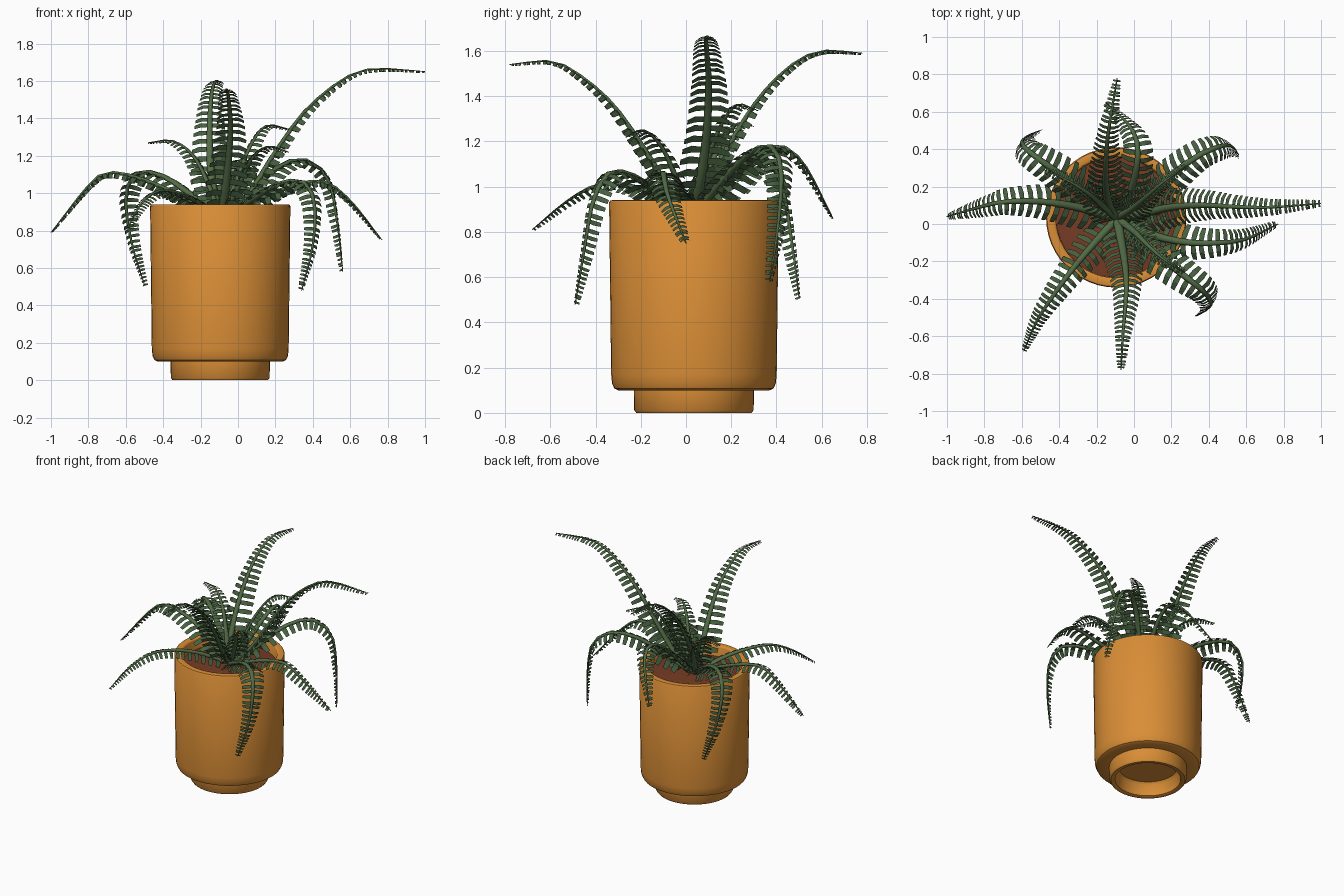
import bpy, bmesh, math
from mathutils import Vector

if "Cube" in bpy.data.objects:
    bpy.data.objects.remove(bpy.data.objects["Cube"])

def material(name, rgb):
    m = bpy.data.materials.new(name)
    m.diffuse_color = (*rgb, 1)
    m.use_nodes = True
    m.node_tree.nodes["Principled BSDF"].inputs["Base Color"].default_value = m.diffuse_color
    return m

ORANGE = material("orange glaze", (0.70, 0.27, 0.037))
SOIL = material("brown soil", (0.18, 0.045, 0.018))
STEM = material("stem green", (0.085, 0.15, 0.062))
LEAF = material("leaf green", (0.062, 0.115, 0.05))
CX, CY = -0.095, 0.035          # pot centre

def finish(bm, name, mats, smooth=None):
    me = bpy.data.meshes.new(name)
    bm.to_mesh(me)
    bm.free()
    ob = bpy.data.objects.new(name, me)
    bpy.context.collection.objects.link(ob)
    for m in mats:
        me.materials.append(m)
    if smooth:
        bpy.ops.object.select_all(action='DESELECT')
        bpy.context.view_layer.objects.active = ob
        ob.select_set(True)
        bpy.ops.object.shade_smooth_by_angle(angle=math.radians(smooth))
    return ob

def lathe(name, profile, mat, n=48):
    bm = bmesh.new()
    rings = []
    for r, z in profile:
        if r == 0:
            rings.append([bm.verts.new((CX, CY, z))] * n)
        else:
            rings.append([bm.verts.new((CX + r * math.cos(2 * math.pi * i / n),
                                        CY + r * math.sin(2 * math.pi * i / n), z)) for i in range(n)])
    for a, b in zip(rings, rings[1:]):
        for i in range(n):
            j = (i + 1) % n
            bm.faces.new(list(dict.fromkeys((a[i], a[j], b[j], b[i]))))
    bmesh.ops.recalc_face_normals(bm, faces=bm.faces)
    return finish(bm, name, [mat], 40)

# Pot: recessed foot, rounded body, open rim with inner wall
lathe("pot", [(0, 0.10), (0.20, 0.10), (0.215, 0.085), (0.225, 0.005), (0.235, 0), (0.255, 0),
              (0.264, 0.012), (0.266, 0.10), (0.335, 0.10), (0.352, 0.108), (0.362, 0.13),
              (0.366, 0.17), (0.375, 0.93), (0.370, 0.938), (0.362, 0.94), (0.335, 0.94),
              (0.327, 0.937), (0.323, 0.93), (0.318, 0.80), (0, 0.80)], ORANGE)

# Soil disc, slightly domed
lathe("soil", [(0, 0.875), (0.2, 0.87), (0.321, 0.86), (0.319, 0.82), (0, 0.82)], SOIL)

def spline(pts, steps=24):
    """Dense Catmull-Rom path through the points."""
    p = [2 * pts[0] - pts[1]] + pts + [2 * pts[-1] - pts[-2]]
    out = []
    for i in range(1, len(p) - 2):
        a, b, c, d = p[i - 1:i + 3]
        for k in range(steps):
            t = k / steps
            out.append(0.5 * (2 * b + (c - a) * t + (2 * a - 5 * b + 4 * c - d) * t * t
                              + (3 * b - a - 3 * c + d) * t ** 3))
    return out + [pts[-1]]

def frond(name, coords, size=1.0):
    pts = [Vector(c) for c in coords]
    path = spline(pts)
    dist = [0]
    for a, b in zip(path, path[1:]):
        dist.append(dist[-1] + (b - a).length)
    total = dist[-1]
    lean = Vector((pts[-1].x - pts[0].x, pts[-1].y - pts[0].y, 0)).normalized()
    across = Vector((-lean.y, lean.x, 0))

    def frame(s):
        i = min(range(len(path)), key=lambda k: abs(dist[k] - s))
        t = (path[min(i + 1, len(path) - 1)] - path[max(i - 1, 0)]).normalized()
        side = (across - t * across.dot(t)).normalized()
        return path[i], t, side, t.cross(side)

    bm = bmesh.new()
    # Tapered stem
    segs, n, prev = 14, 6, None
    for k in range(segs + 1):
        u = k / segs
        p, t, side, up = frame(u * total)
        r = size * (0.024 * (1 - u) + 0.003)
        ring = [bm.verts.new(p + r * (side * math.cos(2 * math.pi * i / n)
                                      + 0.7 * up * math.sin(2 * math.pi * i / n))) for i in range(n)]
        if prev:
            for i in range(n):
                f = bm.faces.new((prev[i], prev[(i + 1) % n], ring[(i + 1) % n], ring[i]))
                f.smooth = True
        prev = ring
    bm.faces.new(prev)
    # Paired drooping leaflets, shrinking towards the tip
    s = 0.10 * total
    while s < total - 0.004:
        u = s / total
        step = size * (0.058 * (1 - u) + 0.016)
        p, t, side, up = frame(s)
        length = size * (0.125 * (1 - u) ** 0.85 + 0.018) * min(1, 0.5 + 2.5 * u)
        w = step * 0.31
        for sg in (1, -1):
            rows = []
            for out, drop, fwd, wk in ((0, 0, 0, 0.8), (0.55, 0.10, 0.06, 1), (0.93, 0.40, 0.10, 0.75)):
                c = p + length * (side * sg * out - up * drop + t * fwd)
                rows.append((bm.verts.new(c - t * w * wk), bm.verts.new(c + t * w * wk)))
            for a, b in zip(rows, rows[1:]):
                q = (a[0], b[0], b[1], a[1])
                f = bm.faces.new(q if sg < 0 else q[::-1])
                f.normal_update()
                if f.normal.dot(up) < 0:
                    f.normal_flip()
                f.material_index = 1
        s += step
    finish(bm, name, [STEM, LEAF])

B = (-0.09, 0.03, 0.86)
# Three tall arching fronds
frond("tall_frond_right", [B, (0.06, 0.06, 1.0), (0.2, 0.09, 1.22), (0.37, 0.1, 1.45),
                           (0.58, 0.09, 1.62), (0.74, 0.09, 1.665), (1.0, 0.11, 1.65)])
frond("tall_frond_back", [B, (-0.13, 0.09, 1.0), (-0.15, 0.2, 1.2), (-0.15, 0.33, 1.4),
                          (-0.14, 0.47, 1.54), (-0.12, 0.6, 1.6), (-0.09, 0.78, 1.59)])
frond("tall_frond_front", [B, (-0.07, -0.08, 1.0), (-0.05, -0.2, 1.19), (-0.04, -0.33, 1.37),
                           (-0.05, -0.48, 1.5), (-0.06, -0.6, 1.555), (-0.07, -0.78, 1.54)])
# Drooping outer fronds
frond("low_frond_right", [B, (0.1, -0.06, 0.96), (0.3, -0.1, 1.04), (0.46, -0.1, 1.06),
                          (0.6, -0.08, 0.96), (0.77, 0.0, 0.75)])
frond("low_frond_front_right", [B, (0.08, -0.12, 0.97), (0.22, -0.24, 1.05), (0.35, -0.34, 1.06),
                                (0.41, -0.41, 0.94), (0.40, -0.45, 0.72), (0.34, -0.49, 0.48)])
frond("low_frond_back_right", [B, (0.06, 0.13, 0.99), (0.2, 0.26, 1.13), (0.35, 0.37, 1.18),
                               (0.48, 0.42, 1.08), (0.53, 0.41, 0.85), (0.56, 0.37, 0.58)])
frond("low_frond_back", [B, (-0.03, 0.14, 1.0), (0.01, 0.28, 1.13), (0.02, 0.41, 1.18),
                         (-0.02, 0.52, 1.1), (-0.15, 0.65, 0.86)])
frond("low_frond_back_left", [B, (-0.25, 0.16, 0.99), (-0.4, 0.27, 1.09), (-0.54, 0.37, 1.11),
                              (-0.6, 0.43, 0.98), (-0.57, 0.47, 0.74), (-0.5, 0.5, 0.51)])
frond("low_frond_left", [B, (-0.3, 0.09, 0.98), (-0.5, 0.12, 1.07), (-0.68, 0.12, 1.11),
                         (-0.79, 0.1, 1.05), (-1.0, 0.04, 0.79)])
frond("low_frond_front_left", [B, (-0.21, -0.1, 0.95), (-0.32, -0.23, 1.0), (-0.43, -0.38, 1.01),
                               (-0.52, -0.52, 0.94), (-0.59, -0.68, 0.81)], 0.85)
# Short inner fronds
frond("inner_frond_left", [B, (-0.16, 0.09, 1.05), (-0.24, 0.16, 1.2), (-0.35, 0.23, 1.28),
                           (-0.48, 0.29, 1.27)], 0.85)
frond("inner_frond_right", [B, (-0.01, 0.08, 1.06), (0.06, 0.14, 1.24), (0.15, 0.22, 1.36),
                            (0.28, 0.31, 1.34)], 0.85)
frond("inner_frond_front", [B, (0.0, -0.04, 1.03), (0.07, -0.11, 1.18), (0.16, -0.19, 1.25),
                            (0.27, -0.26, 1.22)], 0.85)
